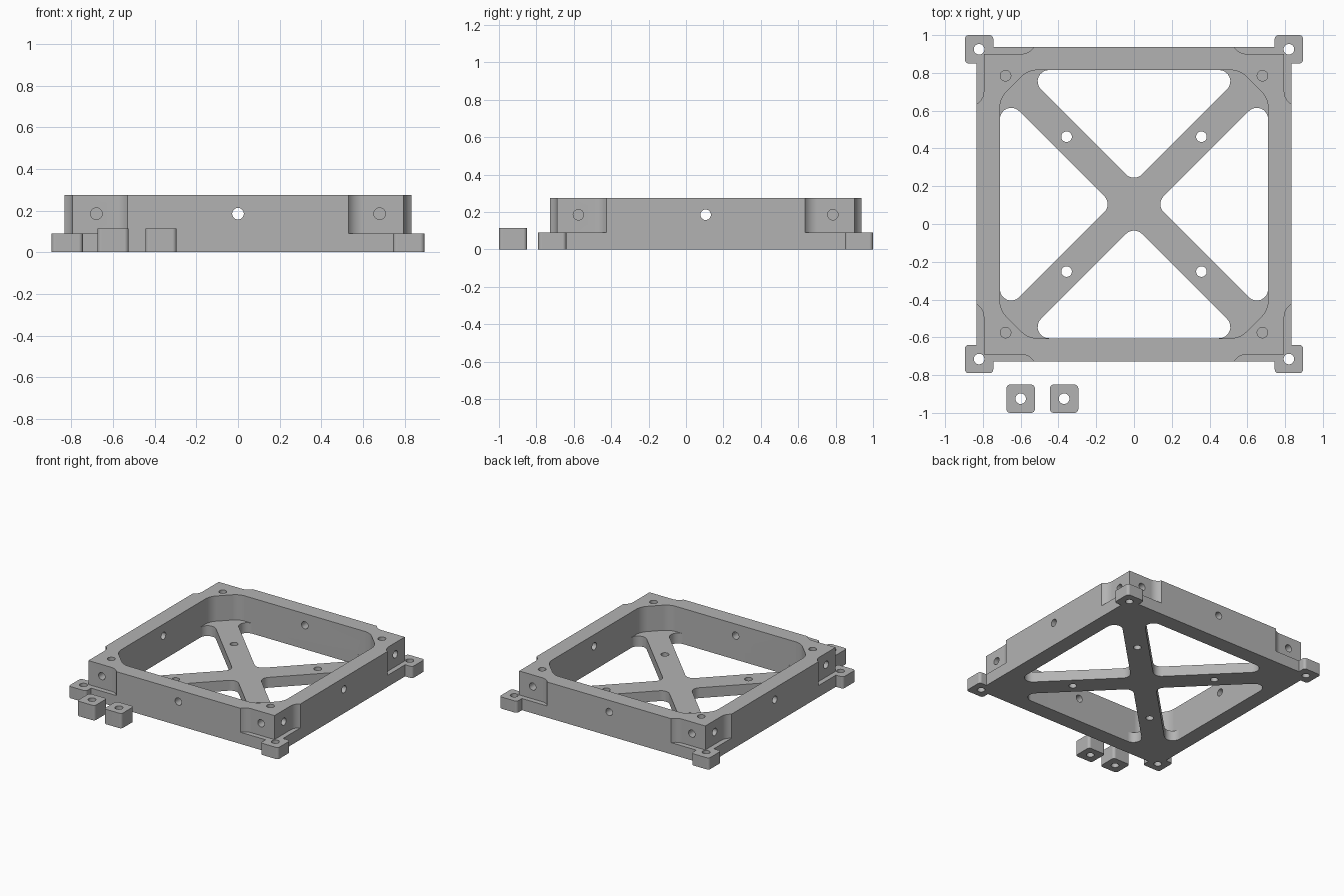
import bpy, bmesh, math
from mathutils import Matrix, Vector

if "Cube" in bpy.data.objects:
    bpy.data.objects.remove(bpy.data.objects["Cube"], do_unlink=True)

grey = bpy.data.materials.new("machined grey")
grey.use_nodes = True
COLOUR = (0.45, 0.45, 0.45, 1)
grey.diffuse_color = COLOUR
grey.node_tree.nodes["Principled BSDF"].inputs["Base Color"].default_value = COLOUR

QUARTERS = [Matrix.Rotation(i * math.pi / 2, 4, "Z") for i in range(4)]
HOLE = 0.028
HALF = 0.833      # half width of the frame
INNER = 0.71      # half width of the pocket
TOP = 0.275
LEDGE = 0.09      # height of the lugs
FLOOR = 0.08      # thickness of the cross brace


def fillet(corners, steps=8):
    """Round a polygon given as (x, y, radius) corners."""
    out = []
    for i, (x, y, r) in enumerate(corners):
        p = Vector((x, y))
        if r == 0:
            out.append(p)
            continue
        a = (Vector(corners[i - 1][:2]) - p).normalized()
        b = (Vector(corners[(i + 1) % len(corners)][:2]) - p).normalized()
        half = a.angle(b) / 2
        centre = p + (a + b).normalized() * r / math.sin(half)
        start = p + a * r / math.tan(half) - centre
        end = p + b * r / math.tan(half) - centre
        sweep = math.atan2(start.x * end.y - start.y * end.x, start.dot(end))
        for k in range(steps + 1):
            out.append(centre + Matrix.Rotation(sweep * k / steps, 2) @ start)
    return out


def square(cx, cy, h, r=0):
    return fillet([(cx - h, cy - h, r), (cx + h, cy - h, r),
                   (cx + h, cy + h, r), (cx - h, cy + h, r)])


def circle(cx, cy, r=HOLE, sides=32):
    return [Vector((cx + r * math.cos(t), cy + r * math.sin(t)))
            for t in (2 * math.pi * k / sides for k in range(sides))]


def prism(bm, outline, z0, z1, matrix=Matrix.Identity(4)):
    low = [bm.verts.new(matrix @ Vector((p.x, p.y, z0))) for p in outline]
    high = [bm.verts.new(matrix @ Vector((p.x, p.y, z1))) for p in outline]
    bm.faces.new(low[::-1])
    bm.faces.new(high)
    for i in range(len(low)):
        bm.faces.new((low[i - 1], low[i], high[i], high[i - 1]))


def make(name, prisms):
    bm = bmesh.new()
    for args in prisms:
        prism(bm, *args)
    bmesh.ops.recalc_face_normals(bm, faces=bm.faces)
    mesh = bpy.data.meshes.new(name)
    bm.to_mesh(mesh)
    bm.free()
    mesh.materials.append(grey)
    obj = bpy.data.objects.new(name, mesh)
    bpy.context.collection.objects.link(obj)
    return obj


def select(obj):
    bpy.ops.object.select_all(action="DESELECT")
    obj.select_set(True)
    bpy.context.view_layer.objects.active = obj


def combine(obj, operation, prisms):
    tool = make("tool", prisms)
    tool.hide_render = True
    mod = obj.modifiers.new("shape", "BOOLEAN")
    mod.operation, mod.solver, mod.object = operation, "EXACT", tool
    select(obj)
    bpy.ops.object.modifier_apply(modifier=mod.name)
    bpy.data.objects.remove(tool, do_unlink=True)


def finish(obj):
    select(obj)
    bpy.ops.object.shade_smooth_by_angle(angle=math.radians(30))
    mod = obj.modifiers.new("normals", "WEIGHTED_NORMAL")
    mod.keep_sharp = True


# Frame block
frame = make("frame", [(square(0, 0, HALF), 0, TOP)])

# Recessed outer corners above the lugs
recess = fillet([(0.518, 0.795, 0.08), (0.795, 0.795, 0), (0.795, 0.518, 0.08),
                 (0.95, 0.518, 0), (0.95, 0.95, 0), (0.518, 0.95, 0)])
combine(frame, "DIFFERENCE", [(recess, LEDGE, 0.4, q) for q in QUARTERS])

# Corner lugs
combine(frame, "UNION", [(square(0.82, 0.82, 0.075, 0.02), 0, LEDGE, q) for q in QUARTERS])

# Pocket with chamfered, rounded corners
pocket = []
for sx, sy in ((1, 1), (-1, 1), (-1, -1), (1, -1)):
    pair = [(sx * INNER, sy * 0.56, 0.12), (sx * 0.56, sy * INNER, 0.12)]
    pocket += pair if sx * sy > 0 else pair[::-1]
combine(frame, "DIFFERENCE", [(fillet(pocket), FLOOR, 0.4)])

# Triangular windows that leave the diagonal cross brace
tip = INNER - 0.115
window = fillet([(0, 0.115, 0.06), (tip, INNER, 0.06), (-tip, INNER, 0.06)])
combine(frame, "DIFFERENCE", [(window, -0.1, FLOOR + 0.05, q) for q in QUARTERS])

# Vertical holes: lugs, brace arms, blind corner holes
holes = []
for q in QUARTERS:
    holes += [(circle(0.82, 0.82), -0.1, 0.2, q),
              (circle(0.357, 0.357), -0.1, 0.2, q),
              (circle(0.68, 0.68), 0.11, 0.4, q)]
combine(frame, "DIFFERENCE", holes)

# Wall holes: one through the middle, a blind one near each end
side_holes = []
for q in QUARTERS:
    turn = q @ Matrix.Rotation(math.pi / 2, 4, "X")
    side_holes.append((circle(0, 0.185), 0.6, 0.95, turn))
    side_holes += [(circle(x, 0.185), 0.712, 0.95, turn) for x in (-0.68, 0.68)]
combine(frame, "DIFFERENCE", side_holes)
frame.location.y = 0.105
finish(frame)

# Loose spacer blocks
for name, x in (("spacer_outer", -0.6), ("spacer_inner", -0.37)):
    spacer = make(name, [(square(0, 0, 0.075, 0.02), 0, 0.115)])
    combine(spacer, "DIFFERENCE", [(circle(0, 0), -0.1, 0.2)])
    spacer.location = (x, -0.925, 0)
    finish(spacer)
